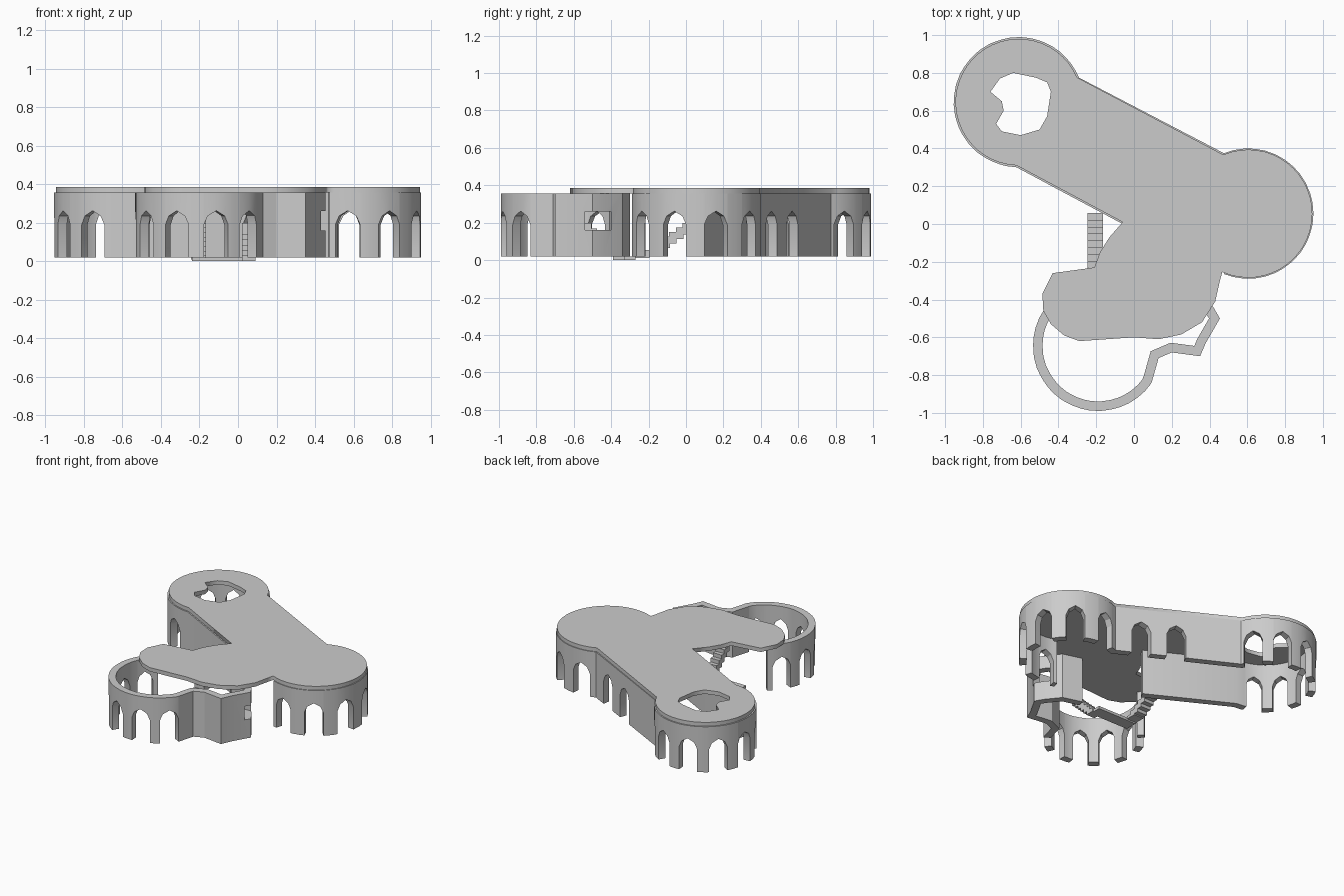
import bpy, bmesh, math
from mathutils import Vector

if "Cube" in bpy.data.objects:
    bpy.data.objects.remove(bpy.data.objects["Cube"])

FOOT, TOP, THICK = 0.02, 0.357, 0.05
EAST, NORTH, SOUTH = (0.605, 0.055), (-0.61, 0.645), (-0.19, -0.645)
R = 0.345


def polar(c, r, deg):
    a = math.radians(deg)
    return Vector((c[0] + r * math.cos(a), c[1] + r * math.sin(a)))


def arc(c, r, a0, a1, n):
    return [polar(c, r, a0 + (a1 - a0) * i / n) for i in range(n + 1)]


def add_mesh(name, bm):
    bmesh.ops.remove_doubles(bm, verts=bm.verts, dist=1e-5)
    bmesh.ops.recalc_face_normals(bm, faces=bm.faces)
    me = bpy.data.meshes.new(name)
    bm.to_mesh(me)
    bm.free()
    ob = bpy.data.objects.new(name, me)
    bpy.context.collection.objects.link(ob)
    return ob


def box(name, x0, x1, y0, y1, z0, z1):
    bm = bmesh.new()
    bmesh.ops.create_cube(bm, size=1)
    for v in bm.verts:
        v.co = ((x0 + x1) / 2 + v.co.x * (x1 - x0), (y0 + y1) / 2 + v.co.y * (y1 - y0),
                (z0 + z1) / 2 + v.co.z * (z1 - z0))
    return add_mesh(name, bm)


def arcade(name, path, openings):
    """Thick wall along a counter-clockwise path, with arches cut up from the foot."""
    path = [Vector(p) for p in path]
    n = len(path)
    inner, dist = [], [0]
    for i, p in enumerate(path):
        d1 = (p - path[i - 1]).normalized() if i else (path[1] - p).normalized()
        d2 = (path[i + 1] - p).normalized() if i < n - 1 else d1
        d = (d1 + d2).normalized()
        inner.append(p + Vector((-d.y, d.x)) * THICK / max(0.7, d.dot(d1)))
        if i:
            dist.append(dist[-1] + (p - path[i - 1]).length)

    def nearest(q):
        best = (9, 0)
        for i in range(n - 1):
            e = path[i + 1] - path[i]
            t = min(1, max(0, (q - path[i]).dot(e) / e.length_squared))
            best = min(best, ((path[i] + e * t - q).length, dist[i] + t * e.length))
        return best[1]

    # columns of (distance, underside height)
    cols, spans = [], []
    for q in openings:
        s = nearest(Vector(q))
        spans.append((s - 0.065, s + 0.065))
        cols += [(s - 0.065, FOOT), (s - 0.065, 0.19)]
        cols += [(s + o, z) for o, z in ((-0.045, 0.235), (0, 0.262), (0.045, 0.235))]
        cols += [(s + 0.065, 0.1901), (s + 0.065, FOOT)]
    cols += [(s, FOOT) for s in dist if not any(a - 0.004 < s < b + 0.004 for a, b in spans)]
    closing = {round(b, 5) for a, b in spans}
    cols.sort(key=lambda c: (round(c[0], 5), -c[1] if round(c[0], 5) in closing else c[1]))

    bm = bmesh.new()
    rows = []
    for s, z in cols:
        i = max(k for k in range(n - 1) if dist[k] <= s + 1e-9 or k == 0)
        t = (s - dist[i]) / (dist[i + 1] - dist[i])
        o, q = path[i].lerp(path[i + 1], t), inner[i].lerp(inner[i + 1], t)
        rows.append([bm.verts.new((p.x, p.y, h)) for p, h in ((o, z), (o, TOP), (q, TOP), (q, z))])
    for (a, b), (ca, cb) in zip(zip(rows, rows[1:]), zip(cols, cols[1:])):
        sides = (3,) if abs(ca[0] - cb[0]) < 1e-5 else range(4)
        for k in sides:
            m = (k + 1) % 4
            bm.faces.new((a[k], b[k], b[m], a[m]))
    bm.faces.new(rows[0])
    bm.faces.new(rows[-1])
    return add_mesh(name, bm)


# Main wall: east round end, straight north side, north round end, solid south-west side
main_path = (arc(EAST, R, -112, 112, 24) + arc(NORTH, R, 22, 268, 26) + [(-0.06, 0.0)])
ne_a, ne_b = Vector((0.47, 0.375)), Vector((-0.29, 0.775))
main_openings = ([polar(EAST, R, a) for a in (-96, -58, -20, 18, 56, 94)]
                 + [ne_a.lerp(ne_b, t) for t in (0.2, 0.48)]
                 + [polar(NORTH, R, a) for a in (36, 70, 105, 140, 175, 210, 245)])
arcade("main_arcade_wall", main_path, main_openings)

# Open south ring ending in a solid folded wall
ring_path = arc(SOUTH, R, 128, 325, 22) + [(0.13, -0.71), (0.2, -0.68), (0.35, -0.7), (0.38, -0.63),
                                           (0.455, -0.5), (0.42, -0.44), (0.34, -0.34), (0.2, -0.3)]
ring = arcade("south_ring_wall", ring_path, [polar(SOUTH, R, a) for a in (145, 179, 213, 248, 283, 316)])
cutter = box("window_cutter", 0.3, 0.55, -0.54, -0.4, 0.16, 0.26)
cutter.hide_render = True
mod = ring.modifiers.new("window", 'BOOLEAN')
mod.operation, mod.object, mod.solver = 'DIFFERENCE', cutter, 'EXACT'
bpy.context.view_layer.objects.active = ring
bpy.ops.object.modifier_apply(modifier=mod.name)
bpy.data.objects.remove(cutter)

# Flat roof with a ragged skylight
outline = arc(EAST, R - 0.006, -114, 113, 30) + arc(NORTH, R - 0.01, 23, 268, 32) + [
    Vector(p) for p in ((-0.06, 0.01), (-0.13, -0.07), (-0.18, -0.15), (-0.21, -0.23), (-0.43, -0.26),
                        (-0.485, -0.37), (-0.48, -0.46), (-0.44, -0.53), (-0.37, -0.59), (-0.29, -0.62),
                        (0, -0.6), (0.13, -0.61), (0.25, -0.585), (0.36, -0.52), (0.43, -0.41), (0.455, -0.3))]
skylight = [(-.64, .8), (-.52, .775), (-.46, .75), (-.44, .7), (-.46, .57), (-.5, .5), (-.6, .47),
            (-.7, .49), (-.73, .53), (-.69, .6), (-.7, .65), (-.76, .7), (-.71, .77)]
cu = bpy.data.curves.new("roof", 'CURVE')
cu.dimensions, cu.fill_mode, cu.extrude = '2D', 'BOTH', 0.0145
for pts in (outline, skylight):
    sp = cu.splines.new('POLY')
    sp.points.add(len(pts) - 1)
    for p, q in zip(sp.points, pts):
        p.co = (q[0], q[1], 0, 1)
    sp.use_cyclic_u = True
roof = bpy.data.objects.new("roof", cu)
roof.location.z = 0.371
bpy.context.collection.objects.link(roof)
bpy.context.view_layer.objects.active = roof
roof.select_set(True)
bpy.ops.object.convert(target='MESH')

# Steps under the roof and the landing at their foot
box("stair_landing", -0.24, 0.08, -0.36, -0.27, 0, 0.02)
for i in range(9):
    y = -0.27 + i * 0.036
    box("west_step_%d" % (i + 1), -0.245, -0.165, y, y + 0.04, max(0.01, i * 0.024 - 0.03), 0.03 + i * 0.024)
for i in range(7):
    y = -0.36 - i * 0.03
    box("east_step_%d" % (i + 1), 0.02, 0.09, y, y + 0.034, max(0, i * 0.028 - 0.03), 0.03 + i * 0.028)

# Smooth the curved walls while keeping the corners crisp
for ob in bpy.data.objects:
    ob.select_set(ob.name.endswith("wall"))
bpy.context.view_layer.objects.active = ring
bpy.ops.object.shade_smooth_by_angle(angle=math.radians(25))
